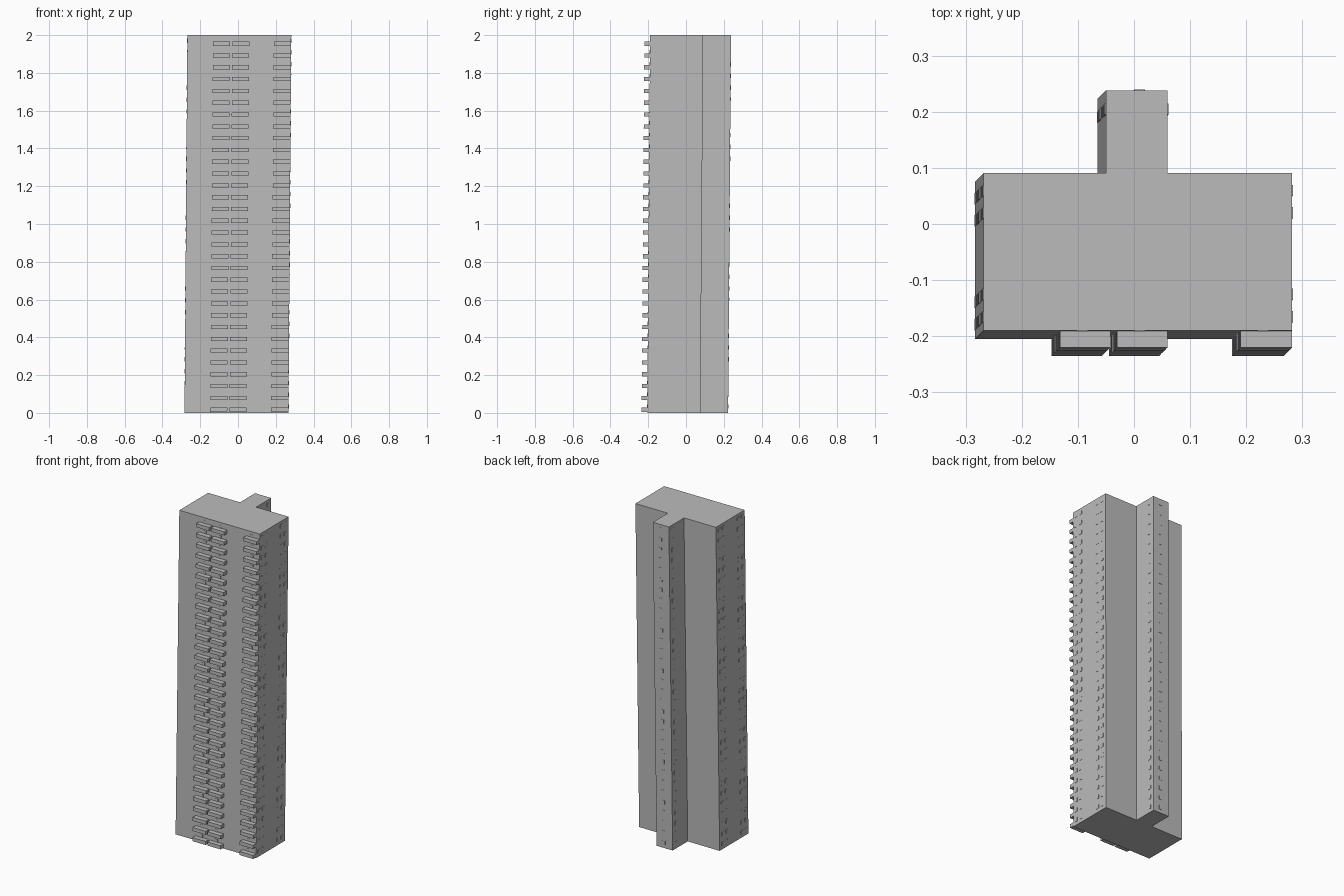
import bpy, bmesh
from mathutils import Vector

FLOORS = 32
STEP = 2 / FLOORS
LEAN = 0.0075          # sideways drift per unit of height, in x and y

cube = bpy.data.objects.get("Cube")
if cube:
    bpy.data.objects.remove(cube, do_unlink=True)

concrete = bpy.data.materials.new("concrete_grey")
concrete.use_nodes = True
grey = (0.5, 0.5, 0.5, 1)
concrete.diffuse_color = grey
concrete.node_tree.nodes["Principled BSDF"].inputs["Base Color"].default_value = grey


def finish(bm, name):
    """Lean the part with the tower and turn it into an object."""
    for v in bm.verts:
        drift = (v.co.z - 2) * LEAN
        v.co += Vector((drift, drift, 0))
    bmesh.ops.recalc_face_normals(bm, faces=bm.faces)
    mesh = bpy.data.meshes.new(name)
    bm.to_mesh(mesh)
    bm.free()
    mesh.materials.append(concrete)
    obj = bpy.data.objects.new(name, mesh)
    bpy.context.collection.objects.link(obj)


def add_box(bm, x, y, z):
    made = bmesh.ops.create_cube(bm, size=1)["verts"]
    for v in made:
        v.co = [a + (b - a) * (c + 0.5) for (a, b), c in zip((x, y, z), v.co)]


def per_floor(name, boxes):
    """Repeat boxes (x range, y range, height range) on every floor."""
    bm = bmesh.new()
    for f in range(FLOORS):
        for x, y, z in boxes:
            add_box(bm, x, y, [h + f * STEP for h in z])
    finish(bm, name)


# Main block with the stair shaft at the back, as one T-shaped plan
LEFT, RIGHT, FRONT, BACK = -0.268, 0.282, -0.19, 0.091
SHAFT_A, SHAFT_B, SHAFT_BACK = -0.05, 0.06, 0.238
plan = [(LEFT, FRONT), (RIGHT, FRONT), (RIGHT, BACK), (SHAFT_B, BACK),
        (SHAFT_B, SHAFT_BACK), (SHAFT_A, SHAFT_BACK), (SHAFT_A, BACK), (LEFT, BACK)]
bm = bmesh.new()
base = bm.faces.new([bm.verts.new((x, y, 0)) for x, y in plan])
top = bmesh.ops.extrude_face_region(bm, geom=[base])["geom"]
bmesh.ops.translate(bm, vec=(0, 0, 2),
                    verts=[v for v in top if isinstance(v, bmesh.types.BMVert)])
finish(bm, "tower_block")

# Three columns of balconies along the front
bays = [(-0.132, -0.042), (-0.03, 0.06), (0.19, RIGHT)]
per_floor("balconies", [(bay, (-0.22, FRONT), (0.006, 0.028)) for bay in bays])

# Thin door and window plates
T = 0.0015
doors = [((a + 0.03, a + 0.05), (FRONT - T, FRONT), (0.006, 0.045)) for a, b in bays]
per_floor("balcony_doors", doors)

sides = []
for y in (-0.165, -0.125, 0.02, 0.06):
    for wall in ((LEFT - T, LEFT), (RIGHT, RIGHT + T)):
        sides.append((wall, (y - 0.01, y + 0.01), (0.022, 0.045)))
per_floor("side_windows", sides)

shaft = [((0, 0.02), (SHAFT_BACK, SHAFT_BACK + T), (0.022, 0.045))]
for wall in ((SHAFT_A - T, SHAFT_A), (SHAFT_B, SHAFT_B + T)):
    shaft.append((wall, (0.195, 0.215), (0.022, 0.045)))
per_floor("stair_windows", shaft)
